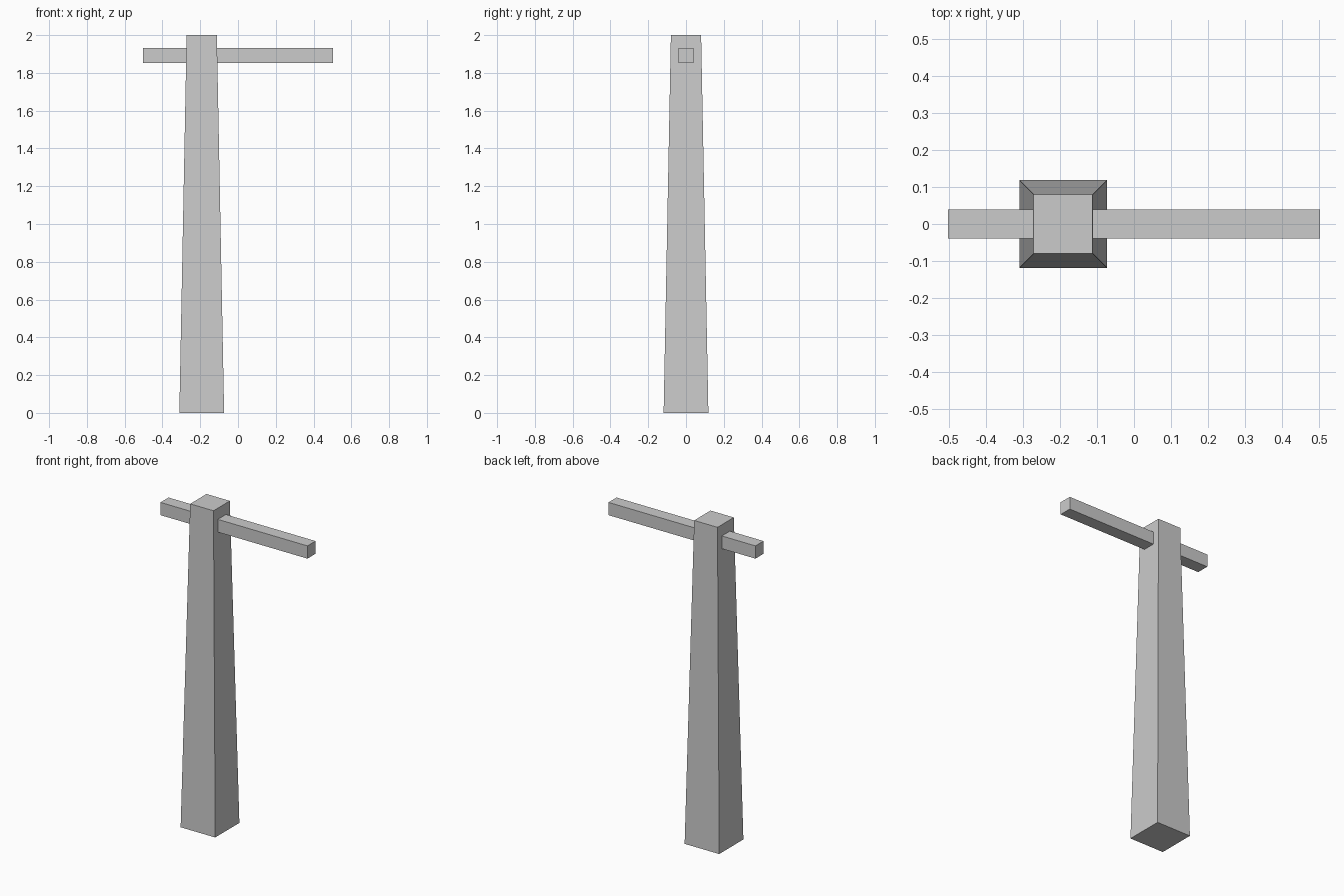
import bpy
import bmesh

cube = bpy.data.objects.get("Cube")
if cube:
    bpy.data.objects.remove(cube, do_unlink=True)

# Plain grey for every part
grey = bpy.data.materials.new("plain_grey")
grey.use_nodes = True
colour = (0.6, 0.6, 0.6, 1)
grey.diffuse_color = colour
grey.node_tree.nodes["Principled BSDF"].inputs["Base Color"].default_value = colour


def box(name, centre, size, top_scale=1.0):
    """Box whose top face is scaled to make a taper."""
    mesh = bpy.data.meshes.new(name)
    bm = bmesh.new()
    bmesh.ops.create_cube(bm, size=1)
    for v in bm.verts:
        taper = top_scale if v.co.z > 0 else 1.0
        v.co.x *= size[0] * taper
        v.co.y *= size[1] * taper
        v.co.z *= size[2]
    bm.to_mesh(mesh)
    bm.free()
    mesh.materials.append(grey)
    obj = bpy.data.objects.new(name, mesh)
    obj.location = centre
    bpy.context.collection.objects.link(obj)
    return obj


# Tapered square post
box("post", (-0.192, 0, 1), (0.237, 0.237, 2), top_scale=0.675)

# Offset crossbar running through the post
box("crossbar", (0, 0, 1.892), (1.008, 0.079, 0.079))
